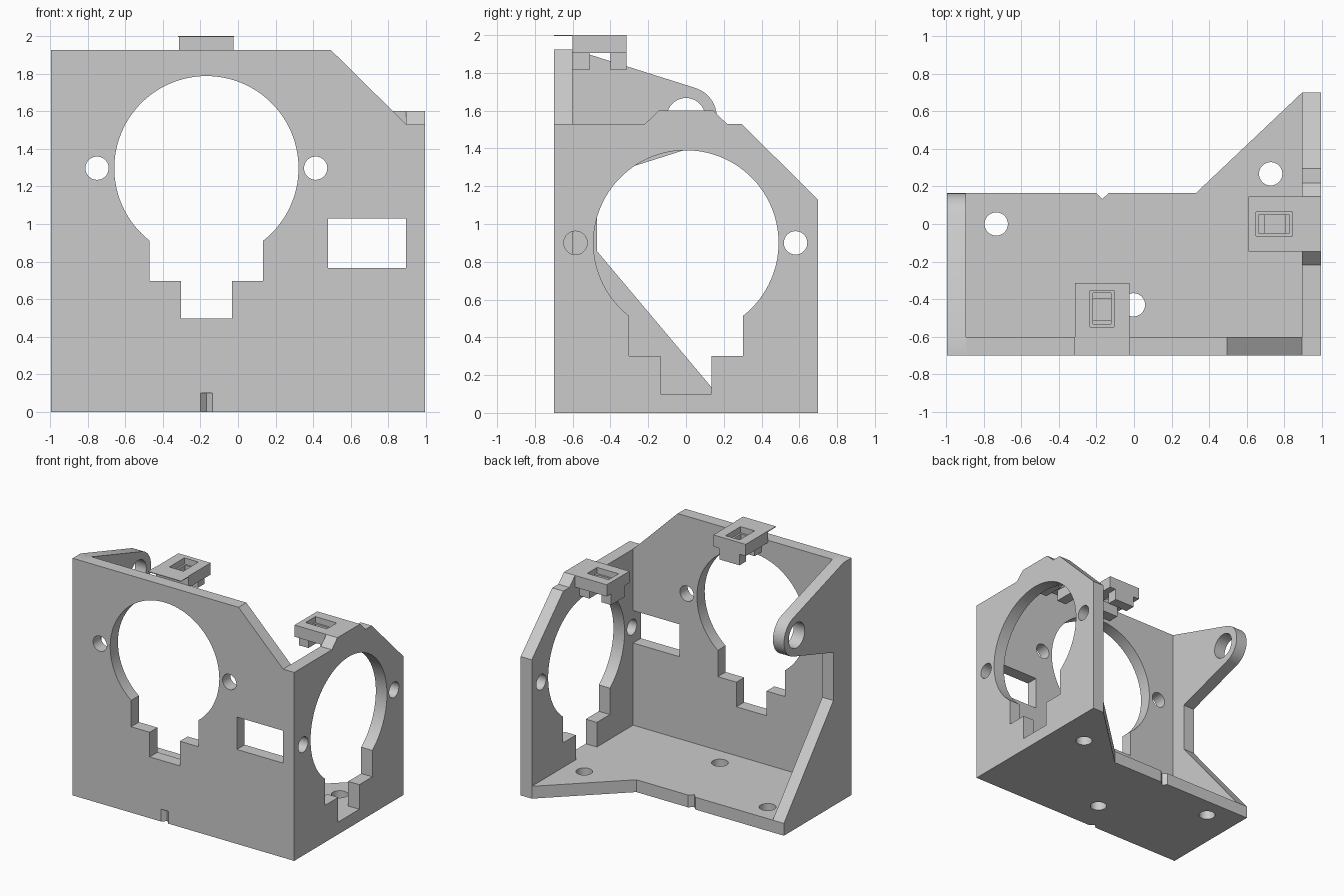
import bpy, bmesh
from math import sin, cos, radians, degrees, acos
from mathutils import Matrix

if "Cube" in bpy.data.objects:
    bpy.data.objects.remove(bpy.data.objects["Cube"])

# Profile planes: (u, v, w) -> world
TOP = Matrix.Identity(4)
FRONT = Matrix(((1, 0, 0, 0), (0, 0, -1, 0), (0, 1, 0, 0), (0, 0, 0, 1)))   # u=x v=z w=-y
SIDE = Matrix(((0, 0, 1, 0), (1, 0, 0, 0), (0, 1, 0, 0), (0, 0, 0, 1)))     # u=y v=z w=x


def arc(cx, cy, r, a0, a1, n):
    angles = [radians(a0 + (a1 - a0) * i / n) for i in range(n + 1)]
    return [(cx + r * cos(a), cy + r * sin(a)) for a in angles]


def circle(cx, cy, r=0.062, n=40):
    return arc(cx, cy, r, 0, 360, n)[:-1]


def rect(x0, x1, y0, y1):
    return [(x0, y0), (x1, y0), (x1, y1), (x0, y1)]


def keyhole(cx, cy):
    """Round motor opening with a stepped slot below it."""
    r, a, b = 0.49, 0.302, 0.135
    t = degrees(acos(a / r))
    slot = [(-a, -0.6), (-b, -0.6), (-b, -0.8), (b, -0.8), (b, -0.6), (a, -0.6)]
    return arc(cx, cy, r, -t, 180 + t, 80) + [(cx + x, cy + y) for x, y in slot]


def plate(name, loops, w0, w1, frame=TOP):
    """Extrude an outline with holes from w0 to w1."""
    cu = bpy.data.curves.new(name, 'CURVE')
    cu.dimensions = '2D'
    cu.fill_mode = 'BOTH'
    cu.extrude = (w1 - w0) / 2
    for pts in loops:
        s = cu.splines.new('POLY')
        s.points.add(len(pts) - 1)
        for p, (x, y) in zip(s.points, pts):
            p.co = (x, y, 0, 1)
        s.use_cyclic_u = True
    tmp = bpy.data.objects.new(name + "_curve", cu)
    bpy.context.collection.objects.link(tmp)
    dg = bpy.context.evaluated_depsgraph_get()
    me = bpy.data.meshes.new_from_object(tmp.evaluated_get(dg))
    bpy.data.objects.remove(tmp)
    me.transform(frame @ Matrix.Translation((0, 0, (w0 + w1) / 2)))
    bm = bmesh.new()
    bm.from_mesh(me)
    bmesh.ops.remove_doubles(bm, verts=bm.verts, dist=1e-5)
    bmesh.ops.recalc_face_normals(bm, faces=bm.faces)
    bm.to_mesh(me)
    bm.free()
    ob = bpy.data.objects.new(name, me)
    bpy.context.collection.objects.link(ob)
    bpy.ops.object.select_all(action='DESELECT')
    ob.select_set(True)
    bpy.context.view_layer.objects.active = ob
    bpy.ops.object.shade_smooth_by_angle(angle=radians(30))
    return ob


X, XI = 0.995, 0.895        # outer and inner faces of the side plates

# Floor with V notches front and back and three screw holes
plate("floor", [
    [(-X, -0.7), (-0.2, -0.7), (-0.168, -0.668), (-0.135, -0.7), (XI, -0.7), (XI, 0.7),
     (0.33, 0.165), (-0.135, 0.165), (-0.168, 0.133), (-0.2, 0.165), (-X, 0.165)],
    circle(-0.733, 0), circle(-0.003, -0.43), circle(0.727, 0.267)], 0, 0.1)

# Front plate; the cable window is open to the right plate
plate("front_plate", [
    [(-XI, 0.1), (XI, 0.1), (XI, 0.767), (0.48, 0.767), (0.48, 1.03), (XI, 1.03),
     (XI, 1.53), (0.495, 1.925), (-XI, 1.925)],
    keyhole(-0.168, 1.297), circle(-0.75, 1.297), circle(0.413, 1.297)], 0.6, 0.7, FRONT)

# Right plate with raised rest for the clip
plate("right_plate", [
    [(-0.7, 0), (0.7, 0), (0.7, 1.127), (0.295, 1.53), (0.217, 1.53), (0.145, 1.6),
     (-0.145, 1.6), (-0.217, 1.53), (-0.7, 1.53)],
    keyhole(0, 0.9), circle(0.58, 0.9), circle(-0.585, 0.9)], XI, X, SIDE)

# Left brace with rounded ear
plate("left_brace", [
    [(-0.7, 0.1), (0.165, 0.1), (-0.47, 0.855), (-0.47, 1.245)]
    + arc(0, 1.565, 0.163, -72, 72, 24) + [(-0.6, 1.925), (-0.7, 1.925)],
    circle(0, 1.565, 0.102)], -X, -XI, SIDE)


def clip(name, frame, flange):
    """Pocketed block on two legs, built inward (+y) from a plate's inner face."""
    body = rect(-0.145, 0.145, 0, 0.285)
    plate(name + "_lower_block", [body, rect(-0.048, 0.048, 0.068, 0.232)], -0.095, -0.05, frame)
    plate(name + "_upper_block", [body, rect(-0.063, 0.063, 0.052, 0.245)], -0.05, 0, frame)
    for leg, y0, y1 in (("outer", 0, 0.09), ("inner", 0.2, 0.285)):
        plate(f"{name}_{leg}_leg", [rect(-0.09, 0.09, y0, y1)], -0.185, -0.095, frame)
    if flange:
        plate(name + "_flange", [rect(-0.148, 0.148, -0.1, 0)], -0.006, 0, frame)


clip("front_clip", Matrix.Translation((-0.17, -0.6, 2.0)), True)
clip("right_clip", Matrix.Translation((XI, 0, 1.6)) @ Matrix.Rotation(radians(90), 4, 'Z'), False)
